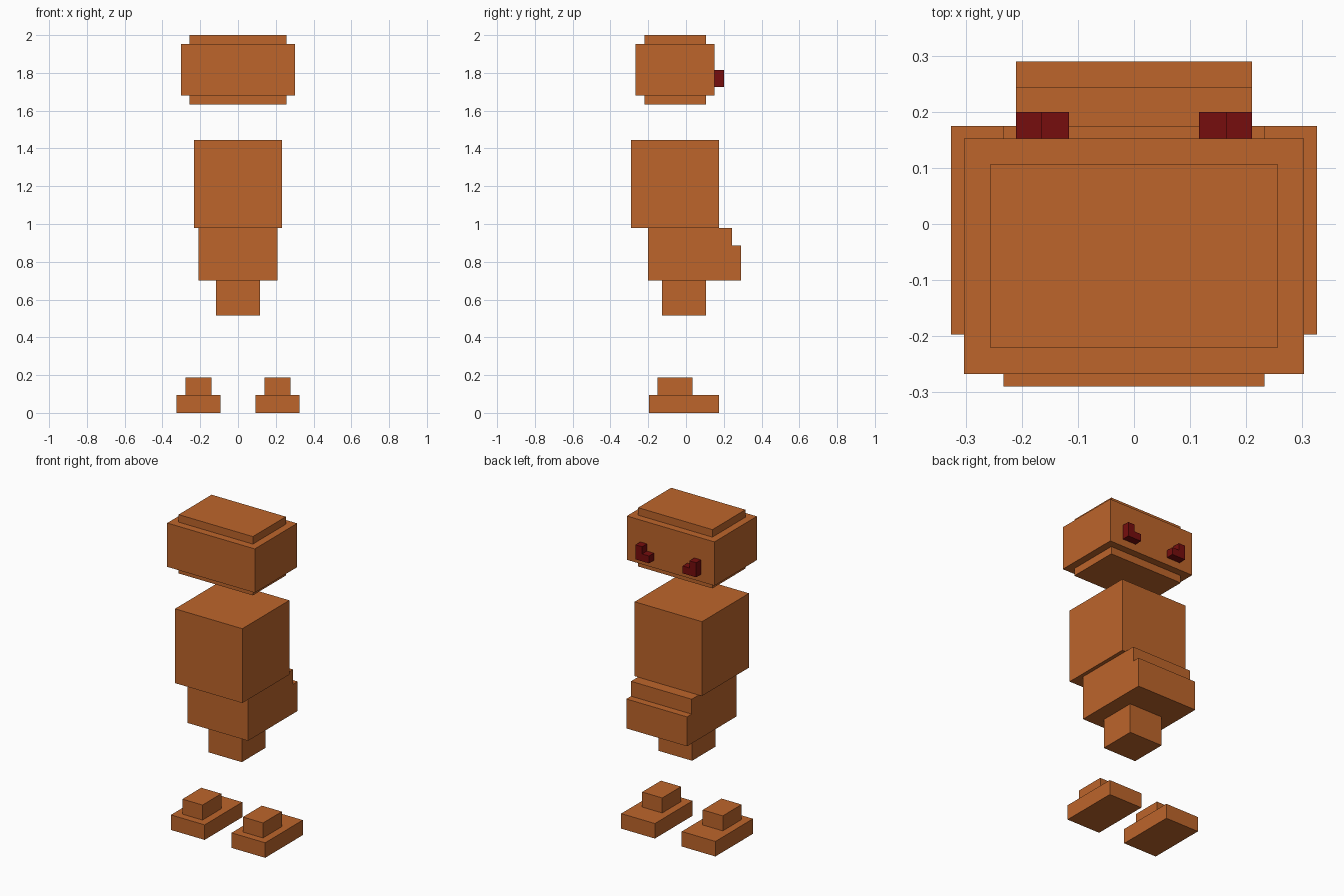
import bpy
import bmesh
from mathutils import Vector

cube = bpy.data.objects.get("Cube")
if cube:
    bpy.data.objects.remove(cube, do_unlink=True)


def material(name, rgb):
    mat = bpy.data.materials.new(name)
    mat.use_nodes = True
    mat.diffuse_color = (*rgb, 1)
    mat.node_tree.nodes["Principled BSDF"].inputs["Base Color"].default_value = (*rgb, 1)
    return mat


orange = material("burnt orange", (0.51, 0.13, 0.024))
red = material("dark red", (0.18, 0.004, 0.004))


def block(name, x, y, z, mat=orange):
    """Box spanning the given (low, high) ranges."""
    bm = bmesh.new()
    bmesh.ops.create_cube(bm, size=1)
    low, high = (Vector(c) for c in zip(x, y, z))
    for v in bm.verts:
        v.co = (low + high) / 2 + v.co * (high - low)
    mesh = bpy.data.meshes.new(name)
    bm.to_mesh(mesh)
    bm.free()
    mesh.materials.append(mat)
    obj = bpy.data.objects.new(name, mesh)
    bpy.context.collection.objects.link(obj)


def extrusion(name, outline, low, high, mat, axis):
    """Stepped outline of (a, z) points extruded along the x or y axis."""
    bm = bmesh.new()

    def point(a, z, depth):
        return (depth, a, z) if axis == "x" else (a, depth, z)

    face = bm.faces.new([bm.verts.new(point(a, z, low)) for a, z in outline])
    new = bmesh.ops.extrude_face_region(bm, geom=[face])["geom"]
    moved = [g for g in new if isinstance(g, bmesh.types.BMVert)]
    bmesh.ops.translate(bm, verts=moved, vec=point(0, 0, high - low))
    bmesh.ops.recalc_face_normals(bm, faces=bm.faces)
    mesh = bpy.data.meshes.new(name)
    bm.to_mesh(mesh)
    bm.free()
    mesh.materials.append(mat)
    obj = bpy.data.objects.new(name, mesh)
    bpy.context.collection.objects.link(obj)


# Head with a raised plate above and below
block("head", (-0.303, 0.303), (-0.267, 0.152), (1.679, 1.953))
for name, z in (("head_top_plate", (1.953, 2.0)), ("head_bottom_plate", (1.632, 1.679))):
    block(name, (-0.257, 0.257), (-0.22, 0.106), z)

# Torso, stepped hips and pelvis
block("torso", (-0.233, 0.233), (-0.29, 0.175), (0.979, 1.444))
extrusion("hips", [(-0.2, 0.702), (0.29, 0.702), (0.29, 0.886),
                   (0.244, 0.886), (0.244, 0.979), (-0.2, 0.979)],
          -0.21, 0.21, orange, "x")
block("pelvis", (-0.116, 0.116), (-0.128, 0.105), (0.516, 0.702))

# Mirrored feet, ankles and L-shaped eyes
for side, s in (("left", 1), ("right", -1)):
    def span(a, b):
        return sorted((s * a, s * b))

    block(side + "_foot", span(0.093, 0.326), (-0.197, 0.175), (0, 0.094))
    block(side + "_ankle", span(0.14, 0.279), (-0.151, 0.035), (0.094, 0.188))
    eye = [(0.116, 1.725), (0.21, 1.725), (0.21, 1.816),
           (0.164, 1.816), (0.164, 1.771), (0.116, 1.771)]
    extrusion(side + "_eye", [(s * x, z) for x, z in eye], 0.152, 0.2, red, "y")
